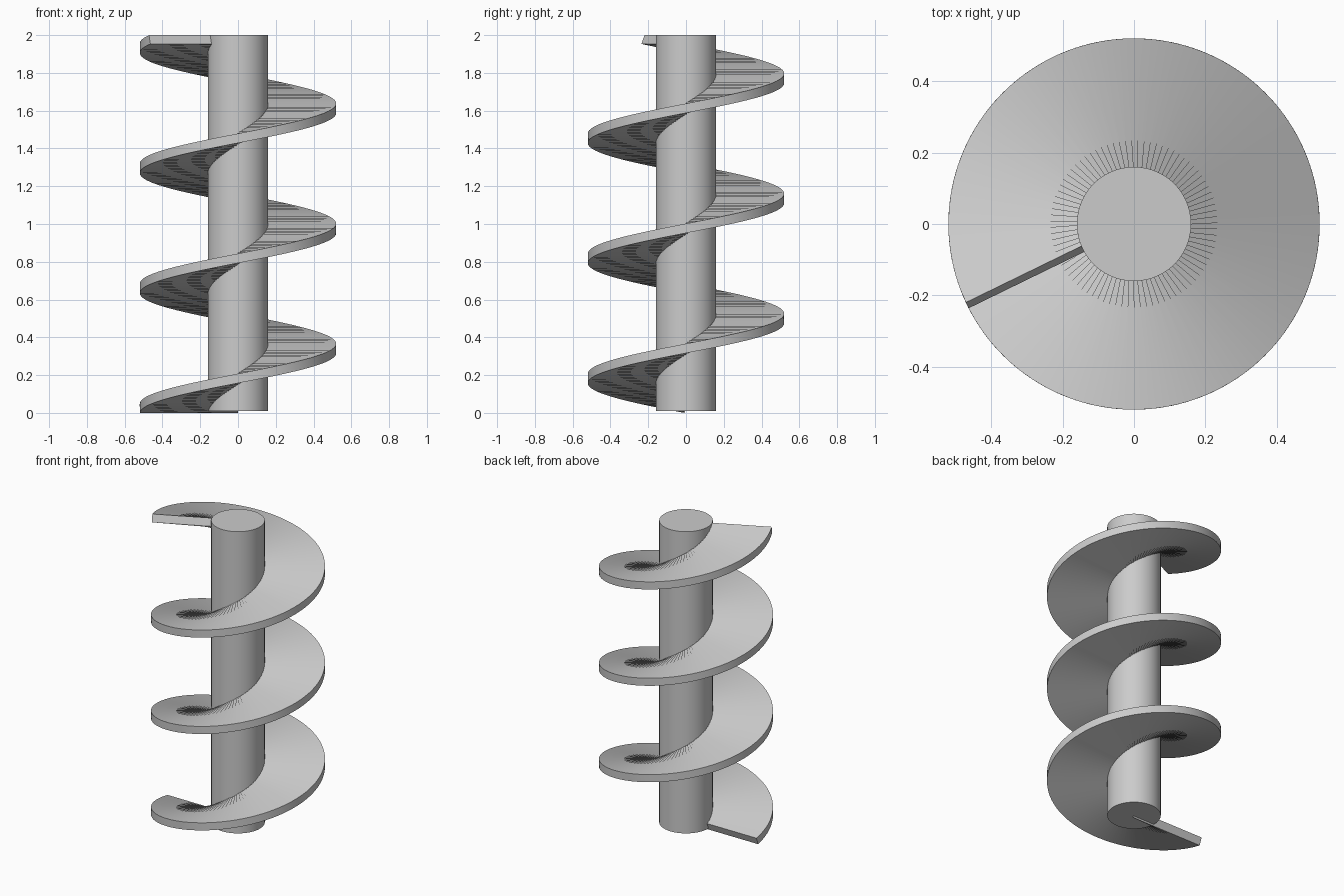
import bpy, bmesh, math

if "Cube" in bpy.data.objects:
    bpy.data.objects.remove(bpy.data.objects["Cube"])

TURNS = 3 + 26 / 360      # starts at -x, ends 26 degrees past it
STEPS = 256
RADIUS = 0.52
SHAFT_R = 0.16
THICK = 0.05
Z0, Z1 = 0.0235, 1.9765   # centre line of the flight at both ends


def finish(obj, angle=35):
    bpy.ops.object.select_all(action='DESELECT')
    obj.select_set(True)
    bpy.context.view_layer.objects.active = obj
    for m in list(obj.modifiers):
        bpy.ops.object.modifier_apply(modifier=m.name)
    bpy.ops.object.shade_smooth_by_angle(angle=math.radians(angle))


# Central shaft
bpy.ops.mesh.primitive_cylinder_add(vertices=96, radius=SHAFT_R, depth=1.99,
                                    location=(0, 0, 1.005))
shaft = bpy.context.object
shaft.name = "shaft"
finish(shaft)

# Spiral flight: one radial edge swept up and around the axis
bm = bmesh.new()
prev = None
for i in range(STEPS + 1):
    t = i / STEPS
    a = math.pi + t * TURNS * math.tau
    z = Z0 + t * (Z1 - Z0)
    pair = (bm.verts.new((0, 0, z)),
            bm.verts.new((RADIUS * math.cos(a), RADIUS * math.sin(a), z)))
    if prev:
        bm.faces.new((prev[0], prev[1], pair[1], pair[0]))
    prev = pair
mesh = bpy.data.meshes.new("spiral_flight")
bm.to_mesh(mesh)
bm.free()
flight = bpy.data.objects.new("spiral_flight", mesh)
bpy.context.collection.objects.link(flight)
solid = flight.modifiers.new("thickness", 'SOLIDIFY')
solid.thickness = THICK
solid.offset = 0
finish(flight)
